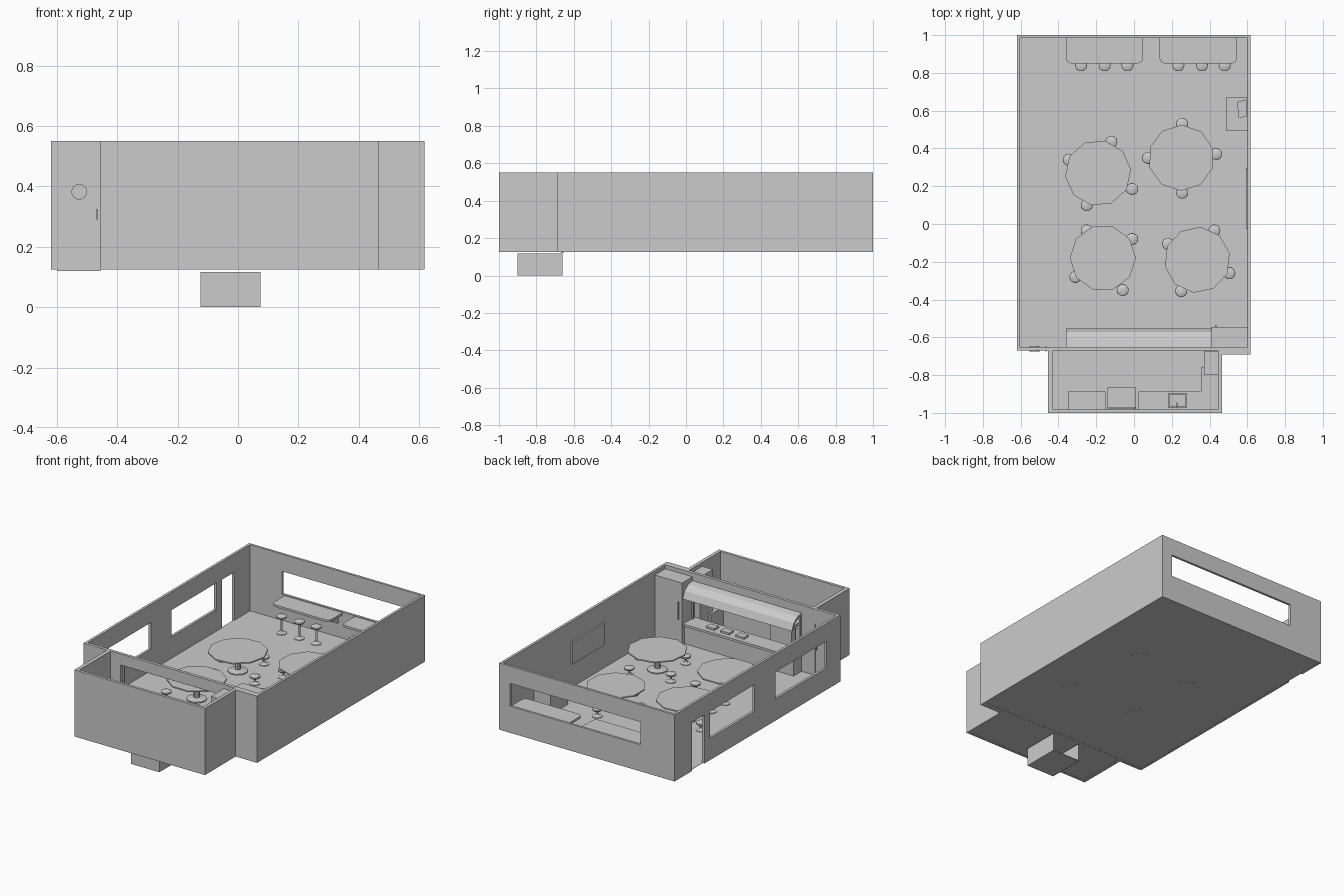
import bpy, bmesh, math
from mathutils import Vector

if "Cube" in bpy.data.objects:
    bpy.data.objects.remove(bpy.data.objects["Cube"])

FLOOR, TOP = 0.128, 0.55


def finish(name, bm, smooth=False):
    bmesh.ops.recalc_face_normals(bm, faces=bm.faces[:])
    me = bpy.data.meshes.new(name)
    bm.to_mesh(me)
    bm.free()
    ob = bpy.data.objects.new(name, me)
    bpy.context.collection.objects.link(ob)
    if smooth:
        bpy.ops.object.select_all(action='DESELECT')
        ob.select_set(True)
        bpy.context.view_layer.objects.active = ob
        bpy.ops.object.shade_smooth_by_angle(angle=math.radians(35))
    return ob


def box(name, x0, x1, y0, y1, z0, z1):
    bm = bmesh.new()
    bmesh.ops.create_cube(bm, size=1)
    for v in bm.verts:
        v.co = Vector(((x0 + x1) / 2 + v.co.x * (x1 - x0),
                       (y0 + y1) / 2 + v.co.y * (y1 - y0),
                       (z0 + z1) / 2 + v.co.z * (z1 - z0)))
    return finish(name, bm)


def prism(name, pts, direction):
    bm = bmesh.new()
    f = bm.faces.new([bm.verts.new(p) for p in pts])
    r = bmesh.ops.extrude_face_region(bm, geom=[f], use_keep_orig=True)
    bmesh.ops.translate(bm, vec=direction,
                        verts=[g for g in r['geom'] if isinstance(g, bmesh.types.BMVert)])
    return finish(name, bm)


def lathe(name, x, y, profile, n, turn=0.0, smooth=True):
    """Closed revolved solid; profile runs bottom to top as (radius, z)."""
    bm = bmesh.new()
    rings = [[bm.verts.new((x + r * math.cos(turn + 2 * math.pi * i / n),
                            y + r * math.sin(turn + 2 * math.pi * i / n), z))
              for i in range(n)] for r, z in profile]
    for a, b in zip(rings, rings[1:]):
        for i in range(n):
            j = (i + 1) % n
            bm.faces.new((a[i], a[j], b[j], b[i]))
    bm.faces.new(rings[0])
    bm.faces.new(rings[-1])
    return finish(name, bm, smooth)


def wall(name, axis, a, b, u0, u1, holes=(), z0=0.125):
    """Wall running along u, thickness a..b on the given axis, with openings."""
    us = sorted({u0, u1, *[h[0] for h in holes], *[h[1] for h in holes]})
    zs = sorted({z0, TOP, *[h[2] for h in holes], *[h[3] for h in holes]})
    put = (lambda u, z: (a, u, z)) if axis == 'x' else (lambda u, z: (u, a, z))
    bm = bmesh.new()
    vs = {(u, z): bm.verts.new(put(u, z)) for u in us for z in zs}
    for p, q in zip(us, us[1:]):
        for s, t in zip(zs, zs[1:]):
            cu, cz = (p + q) / 2, (s + t) / 2
            if not any(h[0] < cu < h[1] and h[2] < cz < h[3] for h in holes):
                bm.faces.new((vs[p, s], vs[q, s], vs[q, t], vs[p, t]))
    r = bmesh.ops.extrude_face_region(bm, geom=bm.faces[:], use_keep_orig=True)
    d = (b - a, 0, 0) if axis == 'x' else (0, b - a, 0)
    bmesh.ops.translate(bm, vec=d, verts=[g for g in r['geom'] if isinstance(g, bmesh.types.BMVert)])
    bmesh.ops.delete(bm, geom=[v for v in bm.verts if not v.link_faces], context='VERTS')
    return finish(name, bm)


# Dining room shell
box("dining_floor", -0.61, 0.605, -0.66, 0.99, 0.126, FLOOR)
wall("left_wall", 'x', -0.62, -0.604, -0.67, 1.0,
     [(0.70, 0.825, 0.125, 0.435), (0.195, 0.645, 0.265, 0.435), (-0.53, -0.016, 0.265, 0.435)])
wall("right_wall", 'x', 0.602, 0.618, -0.69, 1.0)
wall("back_wall", 'y', 0.985, 1.0, -0.604, 0.602, [(-0.38, 0.543, 0.295, 0.44)])
wall("serving_wall", 'y', -0.67, -0.65, -0.604, 0.602,
     [(-0.60, -0.455, 0.125, 0.455), (-0.36, 0.41, 0.26, 0.48)])
box("corner_wall", 0.465, 0.602, -0.69, -0.67, 0.125, TOP)

# Kitchen shell and the lower box under it
box("kitchen_floor", -0.44, 0.45, -0.985, -0.66, 0.126, FLOOR)
wall("kitchen_left_wall", 'x', -0.455, -0.43, -1.0, -0.67)
wall("kitchen_right_wall", 'x', 0.445, 0.467, -1.0, -0.67)
wall("kitchen_front_wall", 'y', -1.0, -0.982, -0.43, 0.445)
box("cellar_bottom", -0.125, 0.075, -0.9, -0.66, 0.0, 0.004)
box("cellar_front", -0.125, 0.075, -0.9, -0.896, 0.004, 0.117)
box("cellar_left", -0.125, -0.121, -0.896, -0.66, 0.004, 0.117)
box("cellar_right", 0.071, 0.075, -0.896, -0.66, 0.004, 0.117)

# Side door with round porthole
box("side_door", -0.60, -0.456, -0.668, -0.654, 0.12, 0.455)
for y in (-0.671, -0.65):
    port = lathe("door_porthole", 0, 0, [(0.026, -0.003), (0.026, 0.003)], 16)
    port.rotation_euler.x = math.pi / 2
    port.location = (-0.526, y, 0.382)
    box("door_handle", -0.468, -0.464, y - 0.004, y + 0.004, 0.29, 0.325)

# Serving counter, trays and curved awning
box("serving_counter", -0.36, 0.41, -0.65, -0.57, FLOOR, 0.245)
box("serving_counter_top", -0.36, 0.41, -0.66, -0.555, 0.245, 0.26)
for x in (0.03, 0.135, 0.24):
    box("serving_tray", x - 0.03, x + 0.03, -0.63, -0.585, 0.26, 0.272)
prism("serving_awning", [(-0.36, y, z) for y, z in
      ((-0.65, 0.50), (-0.61, 0.492), (-0.572, 0.465), (-0.553, 0.42), (-0.565, 0.42),
       (-0.582, 0.455), (-0.615, 0.48), (-0.65, 0.488))], (0.77, 0, 0))
for x in (-0.36, 0.40):
    box("awning_post", x, x + 0.01, -0.65, -0.64, 0.26, 0.49)

# Tall cabinet in the corner
box("tall_cabinet", 0.41, 0.602, -0.65, -0.545, FLOOR, 0.525)
box("cabinet_handle", 0.43, 0.436, -0.545, -0.535, 0.29, 0.40)

# Board and side cabinet on the right wall
box("wall_board", 0.592, 0.602, -0.023, 0.297, 0.28, 0.42)
box("side_cabinet", 0.487, 0.602, 0.495, 0.67, FLOOR, 0.26)
prism("till", [(0.545, 0.645, 0.26), (0.555, 0.56, 0.26), (0.595, 0.57, 0.26), (0.595, 0.66, 0.26)],
      (0, 0, 0.05))

# Window bars with rounded front corners and brackets
for x0, x1 in ((-0.36, 0.048), (0.135, 0.545)):
    r, pts = 0.03, [(x1, 0.985), (x0, 0.985)]
    for cx, start in ((x0 + r, math.pi), (x1 - r, 1.5 * math.pi)):
        pts += [(cx + r * math.cos(start + k * math.pi / 8),
                 0.88 + r * math.sin(start + k * math.pi / 8)) for k in range(5)]
    prism("bar_top", [(x, y, 0.276) for x, y in pts], (0, 0, 0.014))
    for x in (x0 + 0.03, x1 - 0.04):
        prism("bar_bracket", [(x, 0.985, 0.276), (x, 0.885, 0.276), (x, 0.885, 0.266),
                              (x, 0.985, 0.215)], (0.01, 0, 0))


# Stools: flared foot, thin pole, padded seat
def stool(x, y, h):
    z = FLOOR
    lathe("stool", x, y, [(0.031, z), (0.031, z + 0.004), (0.012, z + 0.009), (0.006, z + 0.016),
          (0.006, h - 0.022), (0.027, h - 0.019), (0.032, h - 0.013), (0.031, h - 0.006),
          (0.022, h - 0.001), (0.004, h)], 14)


for x in (-0.28, -0.155, -0.035, 0.235, 0.36, 0.48):
    stool(x, 0.84, 0.245)

# Tables, each with four low stools
tables = [((-0.19, 0.27), 0.1, [(-0.12, 0.435), (-0.345, 0.34), (-0.01, 0.185), (-0.25, 0.10)]),
          ((0.25, 0.35), 0.3, [(0.255, 0.53), (0.075, 0.35), (0.435, 0.37), (0.255, 0.165)]),
          ((-0.165, -0.18), 0.0, [(-0.25, -0.035), (-0.01, -0.08), (-0.31, -0.28), (-0.06, -0.35)]),
          ((0.335, -0.19), 0.2, [(0.425, -0.035), (0.18, -0.105), (0.505, -0.26), (0.25, -0.355)])]
for (x, y), turn, seats in tables:
    lathe("table_top", x, y, [(0.165, 0.246), (0.175, 0.25), (0.175, 0.258)], 10, turn, False)
    lathe("table_leg", x, y, [(0.06, 0.125), (0.06, 0.134), (0.018, 0.142), (0.018, 0.246)], 10, turn)
    for sx, sy in seats:
        stool(sx, sy, 0.185)

# Kitchen fittings
box("prep_counter", -0.35, -0.15, -0.982, -0.887, FLOOR, 0.26)
box("stove", -0.14, 0.01, -0.975, -0.865, FLOOR, 0.27)
box("stove_top", -0.14, 0.01, -0.98, -0.968, 0.27, 0.30)
prism("corner_counter", [(x, y, FLOOR) for x, y in
      ((0.025, -0.982), (0.445, -0.982), (0.445, -0.76), (0.355, -0.76), (0.355, -0.887),
       (0.025, -0.887))], (0, 0, 0.132))
wall_z = 0.26
for x0, x1, y0, y1 in ((0.18, 0.19, -0.975, -0.895), (0.27, 0.28, -0.975, -0.895),
                       (0.19, 0.27, -0.975, -0.967), (0.19, 0.27, -0.903, -0.895)):
    box("sink_rim", x0, x1, y0, y1, wall_z, wall_z + 0.008)
lathe("sink_tap", 0.228, -0.971, [(0.005, 0.26), (0.005, 0.305)], 8)
box("sink_spout", 0.225, 0.231, -0.975, -0.945, 0.30, 0.306)
box("tall_fridge", 0.37, 0.445, -0.80, -0.672, FLOOR, 0.525)
